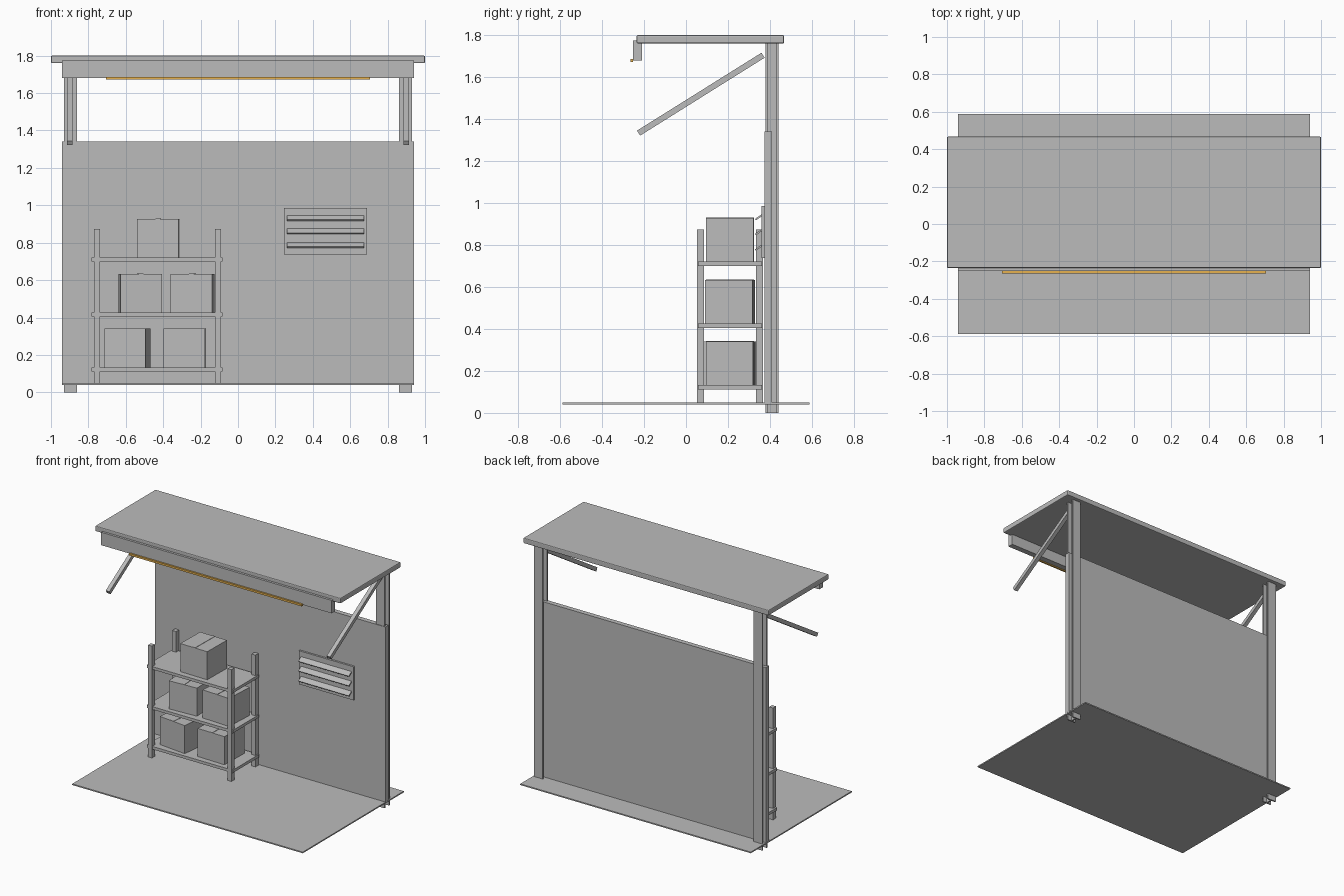
import bpy, bmesh, math
from mathutils import Matrix, Vector

if "Cube" in bpy.data.objects:
    bpy.data.objects.remove(bpy.data.objects["Cube"])


def material(name, rgb):
    m = bpy.data.materials.new(name)
    m.diffuse_color = (*rgb, 1)
    m.use_nodes = True
    m.node_tree.nodes["Principled BSDF"].inputs["Base Color"].default_value = m.diffuse_color
    return m


GREY = material("plain_grey", (0.5, 0.5, 0.5))
AMBER = material("amber_light", (0.8, 0.45, 0.08))


def make(name, bm, mat=GREY, bevel=0):
    mesh = bpy.data.meshes.new(name)
    bmesh.ops.recalc_face_normals(bm, faces=bm.faces)
    bm.to_mesh(mesh)
    bm.free()
    mesh.materials.append(mat)
    ob = bpy.data.objects.new(name, mesh)
    bpy.context.collection.objects.link(ob)
    if bevel:
        mod = ob.modifiers.new("edge", 'BEVEL')
        mod.width, mod.segments = bevel, 2
    return ob


def add_box(bm, lo, hi, mtx=Matrix()):
    lo, hi = Vector(lo), Vector(hi)
    m = mtx @ Matrix.Translation((lo + hi) / 2) @ Matrix.Diagonal((*(hi - lo), 1))
    bmesh.ops.create_cube(bm, size=1, matrix=m)


def box(name, lo, hi, mat=GREY, bevel=0, mtx=Matrix()):
    bm = bmesh.new()
    add_box(bm, lo, hi, mtx)
    return make(name, bm, mat, bevel)


# Roof, fascia and light strip
box("roof", (-1, -0.235, 1.76), (1, 0.467, 1.8), bevel=0.006)
box("fascia", (-0.94, -0.252, 1.68), (0.94, -0.21, 1.775))
box("light_strip", (-0.705, -0.265, 1.673), (0.705, -0.252, 1.687), AMBER)

# Floor and back wall
box("floor", (-0.94, -0.588, 0.04), (0.94, 0.588, 0.049))
box("back_wall", (-0.94, 0.374, 0.05), (0.94, 0.41, 1.34))

# H-section posts and slanted braces on both sides
y0, z0, y1, z1 = -0.226, 1.333, 0.367, 1.704
for side, cx in (("left", -0.895), ("right", 0.895)):
    w, t, f, b = 0.035, 0.005, 0.378, 0.44
    profile = [(-w, f), (w, f), (w, f + .01), (t, f + .01), (t, b - .01), (w, b - .01),
               (w, b), (-w, b), (-w, b - .01), (-t, b - .01), (-t, f + .01), (-w, f + .01)]
    bm = bmesh.new()
    face = bm.faces.new([bm.verts.new((cx + x, y, 0)) for x, y in profile])
    ext = bmesh.ops.extrude_face_region(bm, geom=[face])
    bmesh.ops.translate(bm, vec=(0, 0, 1.765),
                        verts=[v for v in ext["geom"] if isinstance(v, bmesh.types.BMVert)])
    make(side + "_post", bm)
    length = math.hypot(y1 - y0, z1 - z0)
    mtx = (Matrix.Translation((math.copysign(0.9, cx), (y0 + y1) / 2, (z0 + z1) / 2))
           @ Matrix.Rotation(math.atan2(z1 - z0, y1 - y0), 4, 'X'))
    box(side + "_brace", (-.015, -length / 2, -.014), (.015, length / 2, .014), mtx=mtx)

# Shelving rack
for i, x in enumerate((-0.77, -0.122)):
    for j, y in enumerate((0.052, 0.333)):
        box(f"rack_leg_{i}{j}", (x, y, 0.049), (x + 0.032, y + 0.034, 0.873))
for i, z in enumerate((0.112, 0.405, 0.70)):
    box(f"rack_shelf_{i}", (-0.783, 0.056, z), (-0.082, 0.363, z + 0.021))

# Cartons with a raised tape band over the top and down the front and back
for i, (x, z, deg) in enumerate(((-0.592, 0.133, -6.5), (-0.285, 0.133, -1.5), (-0.523, 0.426, 3),
                                 (-0.243, 0.426, -3), (-0.427, 0.721, -1))):
    mtx = Matrix.Translation((x, 0.21, z)) @ Matrix.Rotation(math.radians(deg), 4, 'Z')
    box(f"carton_{i}", (-.111, -.113, 0), (.111, .113, .207), mtx=mtx)
    box(f"carton_tape_{i}", (-.012, -.1145, .001), (.012, .1145, .2095), mtx=mtx)

# Wall vent with three tilted slats
box("vent_plate", (0.245, 0.36, 0.738), (0.69, 0.376, 0.985))
for i, z in enumerate((0.787, 0.861, 0.932)):
    mtx = Matrix.Translation((0.4675, 0.347, z)) @ Matrix.Rotation(math.radians(35), 4, 'X')
    box(f"vent_slat_{i}", (-.206, -.02, -.004), (.206, .02, .004), mtx=mtx)
